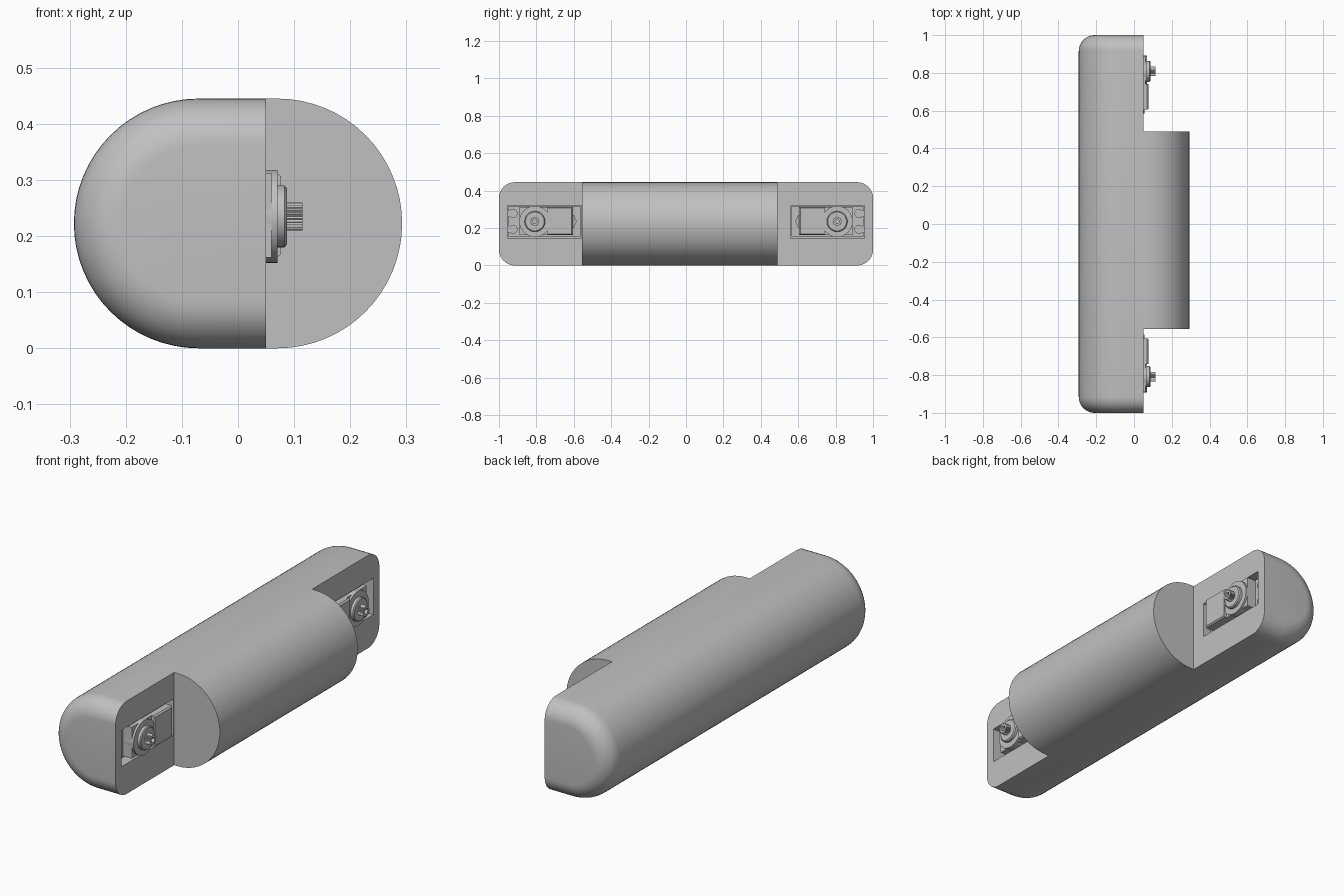
import bpy, bmesh, math
from math import sin, cos, pi, radians

if "Cube" in bpy.data.objects:
    bpy.data.objects.remove(bpy.data.objects["Cube"])

grey = bpy.data.materials.new("plain_grey")
grey.diffuse_color = (0.53, 0.53, 0.53, 1)
grey.use_nodes = True
grey.node_tree.nodes["Principled BSDF"].inputs["Base Color"].default_value = grey.diffuse_color


def loft(name, rings, smooth=True):
    """Closed solid through rings that share one point count."""
    bm = bmesh.new()
    vs = [[bm.verts.new(p) for p in r] for r in rings]
    n = len(vs[0])
    for a, b in zip(vs, vs[1:]):
        for i in range(n):
            j = (i + 1) % n
            bm.faces.new((a[i], a[j], b[j], b[i]))
    bm.faces.new(vs[0][::-1])
    bm.faces.new(vs[-1])
    bmesh.ops.recalc_face_normals(bm, faces=bm.faces)
    me = bpy.data.meshes.new(name)
    bm.to_mesh(me)
    bm.free()
    ob = bpy.data.objects.new(name, me)
    bpy.context.collection.objects.link(ob)
    me.materials.append(grey)
    if smooth:
        shade(ob)
    return ob


def shade(ob):
    bpy.ops.object.select_all(action='DESELECT')
    ob.select_set(True)
    bpy.context.view_layer.objects.active = ob
    bpy.ops.object.shade_smooth_by_angle(angle=radians(30))


def prism(name, pts, x0, x1, smooth=True):
    """Outline in (y, z) extruded along x."""
    return loft(name, [[(x, y, z) for y, z in pts] for x in (x0, x1)], smooth)


def rect(y0, y1, z0, z1):
    return [(y0, z0), (y1, z0), (y1, z1), (y0, z1)]


def circle(y, z, r, n=48):
    return [(y + r * cos(2 * pi * i / n), z + r * sin(2 * pi * i / n)) for i in range(n)]


def cut(ob, cutter):
    cutter.hide_render = True
    m = ob.modifiers.new("cut", 'BOOLEAN')
    m.operation, m.solver, m.object = 'DIFFERENCE', 'EXACT', cutter
    bpy.context.view_layer.objects.active = ob
    bpy.ops.object.modifier_apply(modifier=m.name)
    bpy.data.objects.remove(cutter)


# Main body: stadium section with filleted ends
R, CX, CZ, FIL = 0.2225, 0.07, 0.2225, 0.085


def stadium(y, r, n=32):
    right = [(CX + r * cos(a), y, CZ + r * sin(a))
             for a in (-pi / 2 + pi * i / n for i in range(n + 1))]
    left = [(-CX + r * cos(a), y, CZ + r * sin(a))
            for a in (pi / 2 + pi * i / n for i in range(n + 1))]
    return right + left


fillet = [(1 - FIL + FIL * sin(t), R - FIL * (1 - cos(t)))
          for t in (pi / 2 * i / 10 for i in range(11))]
body = loft("housing", [stadium(-y, r) for y, r in fillet[::-1]]
            + [stadium(y, r) for y, r in fillet], False)

# Steps at both ends, then the servo pockets
FACE = 0.05
cut(body, prism("step_cutter", rect(-1.2, -0.555, -0.2, 0.7), FACE, 0.5, False))
cut(body, prism("step_cutter", rect(0.49, 1.2, -0.2, 0.7), FACE, 0.5, False))
for s in (-1, 1):
    cut(body, prism("pocket_cutter", rect(s * 0.56, s * 0.955, 0.145, 0.32),
                    -0.2, 0.1, False))
shade(body)

# Servos, mirrored front to back
SY, SZ = 0.808, 0.235


def flange_outline():
    pts = [(0.565, SZ + 0.08), (0.565, SZ - 0.08), (0.95, SZ - 0.08)]
    for zc in (SZ - 0.042, SZ + 0.042):          # screw notches open outward
        pts.append((0.95, zc - 0.014))
        for i in range(15):
            a = radians(-40 - 20 * i)
            pts.append((0.925 + 0.022 * cos(a), zc + 0.022 * sin(a)))
        pts.append((0.95, zc + 0.014))
    return pts + [(0.95, SZ + 0.08)]


for s, end in ((-1, "front"), (1, "back")):
    def side(pts):
        return [(s * y, z) for y, z in pts]

    prism(end + "_servo_case", side(rect(0.605, 0.89, 0.162, 0.312)), -0.2, 0.06)
    prism(end + "_servo_flange", side(flange_outline()), -0.02, 0.012)
    # raised lid with chamfered rim
    loft(end + "_servo_lid", [
        [(x, y, z) for y, z in side(rect(0.605 + c, 0.74, 0.162 + c, 0.312 - c))]
        for x, c in ((0.055, 0), (0.07, 0), (0.077, 0.006))])
    # cable nub
    prism(end + "_cable_nub", side([(0.61, 0.2), (0.6, 0.2), (0.585, 0.235),
                                    (0.6, 0.27), (0.61, 0.27)]), -0.1, 0.055)
    # stepped gear cover
    prism(end + "_gear_cover", side(circle(SY, SZ, 0.083)), 0.02, 0.07)
    loft(end + "_bearing_ring", [
        [(x, y, z) for y, z in side(circle(SY, SZ, r))]
        for x, r in ((0.06, 0.055), (0.083, 0.055), (0.087, 0.05))])
    # toothed output shaft with screw hole
    n = 48
    teeth = [(SY + r * cos(a), SZ + r * sin(a)) for a, r in
             ((2 * pi * i / n, 0.025 if i % 2 else 0.022) for i in range(n))]
    hole = circle(SY, SZ, 0.012, n)
    loft(end + "_output_shaft", [
        [(x, y, z) for y, z in side(p)]
        for x, p in ((0.08, teeth), (0.115, teeth), (0.115, hole), (0.095, hole))])
